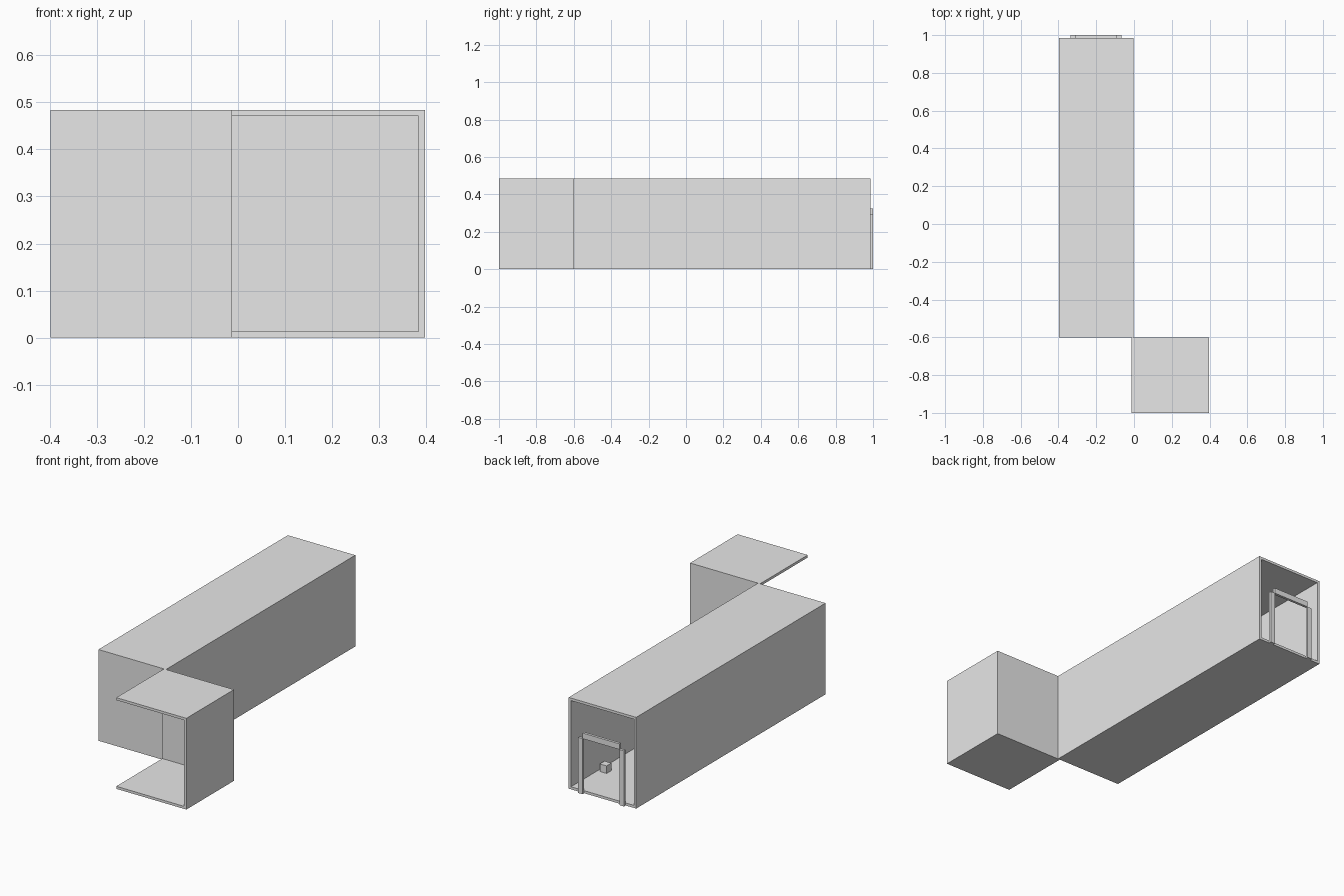
import bpy

old = bpy.data.objects.get("Cube")
if old:
    bpy.data.objects.remove(old, do_unlink=True)

grey = bpy.data.materials.new("light_grey")
grey.use_nodes = True
COLOUR = (0.8, 0.8, 0.8, 1)
grey.diffuse_color = COLOUR
grey.node_tree.nodes["Principled BSDF"].inputs["Base Color"].default_value = COLOUR


def box(name, x, y, z):
    """Box spanning the (low, high) range on each axis."""
    bpy.ops.mesh.primitive_cube_add(size=1)
    ob = bpy.context.object
    ob.name = name
    ob.location = [(a + b) / 2 for a, b in (x, y, z)]
    ob.scale = [b - a for a, b in (x, y, z)]
    bpy.ops.object.transform_apply(location=False, rotation=False, scale=True)
    ob.data.materials.append(grey)
    return ob


T = 0.0135            # wall thickness
H = 0.484             # overall height
JOIN = -0.601         # plane where corridor and alcove meet
BACK = 0.986          # open end of the corridor
inner_z = (T, H - T)

# Corridor: closed at the front, open at the back
left, right = -0.002, -0.398
span, length = (right, left), (JOIN, BACK)
box("corridor_floor", span, length, (0, T))
box("corridor_ceiling", span, length, (H - T, H))
box("corridor_left_wall", (left - T, left), length, inner_z)
box("corridor_right_wall", (right, right + T), length, inner_z)
box("corridor_front_wall", (right + T, left - T), (JOIN, JOIN + T), inner_z)

# Alcove: open at the front and on its right side
span, depth = (-0.014, 0.397), (-1, JOIN)
box("alcove_floor", span, depth, (0, T))
box("alcove_ceiling", span, depth, (H - T, H))
box("alcove_left_wall", (span[1] - T, span[1]), depth, inner_z)
box("alcove_back_wall", (span[0], span[1] - T), (JOIN - T, JOIN), inner_z)

# Door frame standing against the open end
frame_y = (BACK, 1)
middle, half, post, post_top = -0.201, 0.135, 0.027, 0.295
for side, name in ((1, "left"), (-1, "right")):
    edges = sorted((middle + side * half, middle + side * (half - post)))
    box("door_post_" + name, edges, frame_y, (0, post_top))
box("door_lintel", (middle - half + post, middle + half - post), frame_y,
    (post_top, post_top + 0.03))

# Small block on the corridor floor
box("small_block", (-0.069, -0.029), (0.724, 0.764), (T, T + 0.04))
